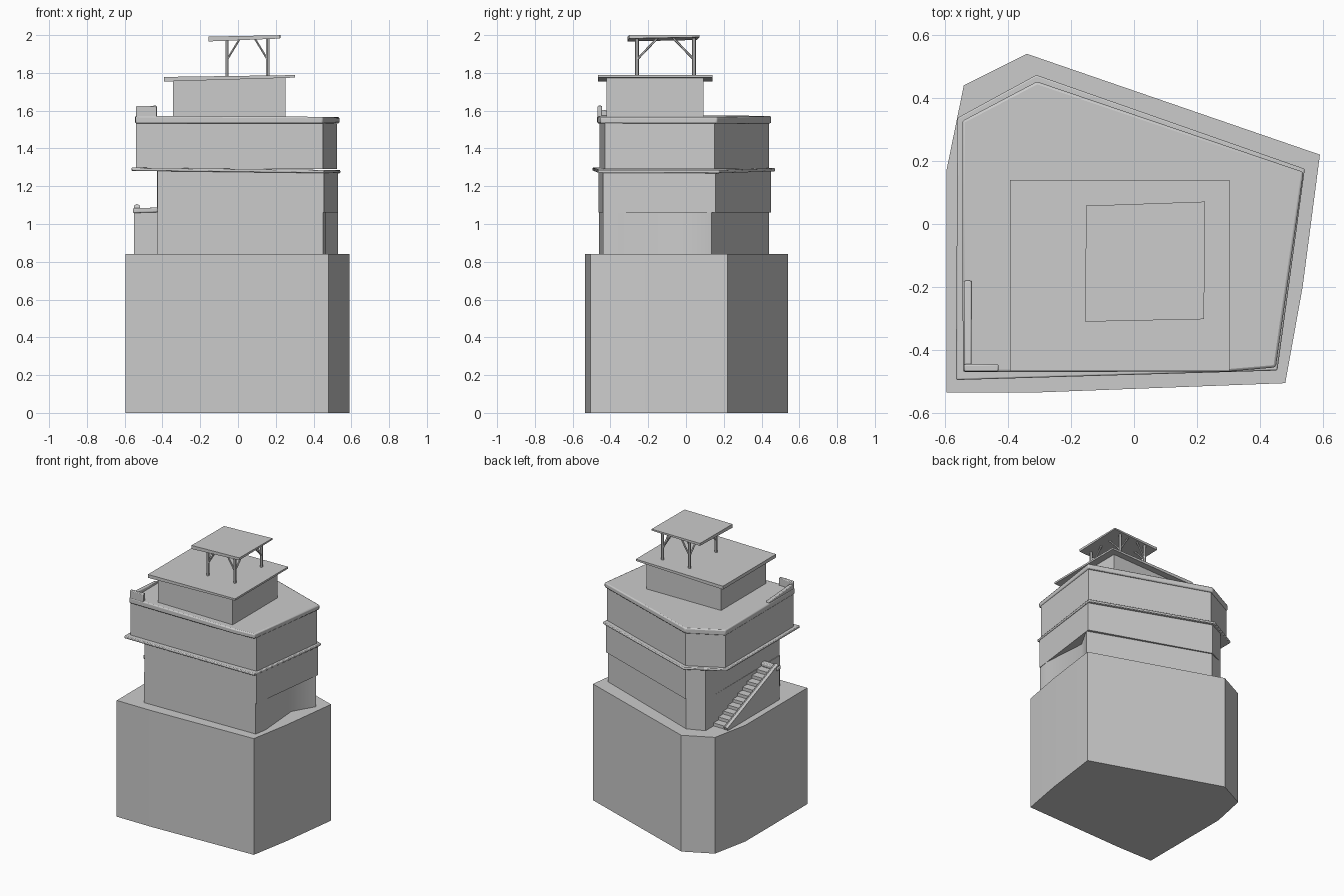
import bpy, bmesh, math
from mathutils import Vector

if "Cube" in bpy.data.objects:
    bpy.data.objects.remove(bpy.data.objects["Cube"])


def finish(name, bm, bevel=0.0):
    bmesh.ops.recalc_face_normals(bm, faces=bm.faces[:])
    me = bpy.data.meshes.new(name)
    bm.to_mesh(me)
    bm.free()
    ob = bpy.data.objects.new(name, me)
    bpy.context.collection.objects.link(ob)
    if bevel:
        m = ob.modifiers.new("bevel", "BEVEL")
        m.width, m.segments = bevel, 2
    bpy.context.view_layer.objects.active = ob
    ob.select_set(True)
    bpy.ops.object.shade_smooth_by_angle(angle=math.radians(35))
    ob.select_set(False)
    return ob


def loft(name, low, high, bevel=0.0):
    """Solid between two matching rings of 3D points."""
    bm = bmesh.new()
    a = [bm.verts.new(p) for p in low]
    b = [bm.verts.new(p) for p in high]
    n = len(a)
    bm.faces.new(a[::-1])
    bm.faces.new(b)
    for i in range(n):
        j = (i + 1) % n
        bm.faces.new((a[i], a[j], b[j], b[i]))
    return finish(name, bm, bevel)


def prism(name, outline, z0, z1, tilt0=0.0, tilt1=0.0, bevel=0.0):
    """Upright prism; tilt raises the bottom or top along x."""
    return loft(name, [(x, y, z0 + tilt0 * x) for x, y in outline],
                [(x, y, z1 + tilt1 * x) for x, y in outline], bevel)


def rect(x0, x1, y0, y1):
    return [(x0, y0), (x1, y0), (x1, y1), (x0, y1)]


def slab_x(name, profile, x0, x1, bevel=0.0):
    """Side profile in y, z extruded along x."""
    return loft(name, [(x0, y, z) for y, z in profile],
                [(x1, y, z) for y, z in profile], bevel)


def beam(name, p, q, w):
    p, q = Vector(p), Vector(q)
    bm = bmesh.new()
    bmesh.ops.create_cone(bm, cap_ends=True, segments=6, radius1=w / 2,
                          radius2=w / 2, depth=(q - p).length)
    rot = Vector((0, 0, 1)).rotation_difference(q - p).to_matrix().to_4x4()
    bmesh.ops.transform(bm, matrix=rot, verts=bm.verts[:])
    bmesh.ops.translate(bm, vec=(p + q) / 2, verts=bm.verts[:])
    return finish(name, bm)


# rocky base block
base = [(-.595, -.535), (-.32, -.535), (.48, -.505), (.535, -.2),
        (.59, .22), (-.34, .54), (-.54, .44), (-.595, .17)]
prism("base_block", base, 0, .84)

# lower storey with recessed right side
lower = [(-.43, -.46), (.45, -.44), (.465, -.35), (.44, -.02), (.53, .135),
         (-.31, .44), (-.43, .39)]
prism("lower_storey", lower, .84, 1.06)

# middle storey, set back on the left for the stair
middle = [(-.425, -.462), (.455, -.44), (.53, .155), (-.31, .45), (-.43, .39)]
prism("middle_storey", middle, 1.06, 1.28)

# projecting ledge
ledge = [(-.565, -.495), (.455, -.465), (.542, .175), (-.31, .473), (-.56, .337)]
prism("ledge", ledge, 1.275, 1.292, -.012, -.012, .005)

# upper storey and roof rim
upper = [(-.54, -.458), (.45, -.43), (.525, .15), (-.305, .44), (-.54, .32)]
prism("upper_storey", upper, 1.29, 1.545)
rim = [(-.543, -.47), (.3, -.468), (.45, -.455), (.538, .165), (-.308, .452), (-.545, .327)]
prism("roof_rim", rim, 1.532, 1.57, 0, -.006, .008)

# outside stair: steps, sloping side wall, end wall, handrail
n = 10
for i in range(n):
    y = .30 - .055 * i
    prism("stair_step", rect(-.525, -.425, y - .055, y), .84, .84 + .022 * (i + 1))
slab_x("stair_side_wall", [(.31, .84), (-.28, .84), (-.28, 1.085), (-.23, 1.085)],
       -.55, -.52)
prism("stair_end_wall", rect(-.55, -.425, -.285, -.255), .84, 1.085)
prism("stair_end_rail", rect(-.556, -.425, -.292, -.248), 1.075, 1.10, .03, .03, .006)
beam("stair_handrail", (-.535, .31, .85), (-.535, -.27, 1.09), .036)

# L-shaped parapet at the roof stairhead
slab_x("roof_parapet_long", [(-.18, 1.56), (-.465, 1.56), (-.465, 1.605), (-.18, 1.585)],
       -.54, -.515, .005)
prism("roof_parapet_short", rect(-.54, -.43, -.468, -.445), 1.56, 1.635, 0, .02, .005)

# penthouse with thin tilted roof
prism("penthouse", rect(-.345, .252, -.42, .092), 1.56, 1.775)
prism("penthouse_roof", rect(-.393, .303, -.467, .14), 1.766, 1.784, .03, .014)

# rooftop pavilion: four posts, braces, canopy
xs, ys = (-.058, .157), (-.26, .042)
for i, x in enumerate(xs):
    for j, y in enumerate(ys):
        sx, sy = 1 - 2 * i, 1 - 2 * j
        beam("pavilion_post", (x, y, 1.77), (x, y, 1.985), .02)
        beam("pavilion_brace", (x, y, 1.87), (x + sx * .07, y, 1.985), .012)
        beam("pavilion_brace", (x, y, 1.87), (x, y + sy * .11, 1.985), .012)
canopy = [(-.155, -.31), (.222, -.302), (.226, .071), (-.152, .058)]
loft("pavilion_canopy",
     [(x, y, 1.979 + .04 * x + .02 * y) for x, y in canopy],
     [(x, y, min(2.0, 1.995 + .02 * x)) for x, y in canopy])
